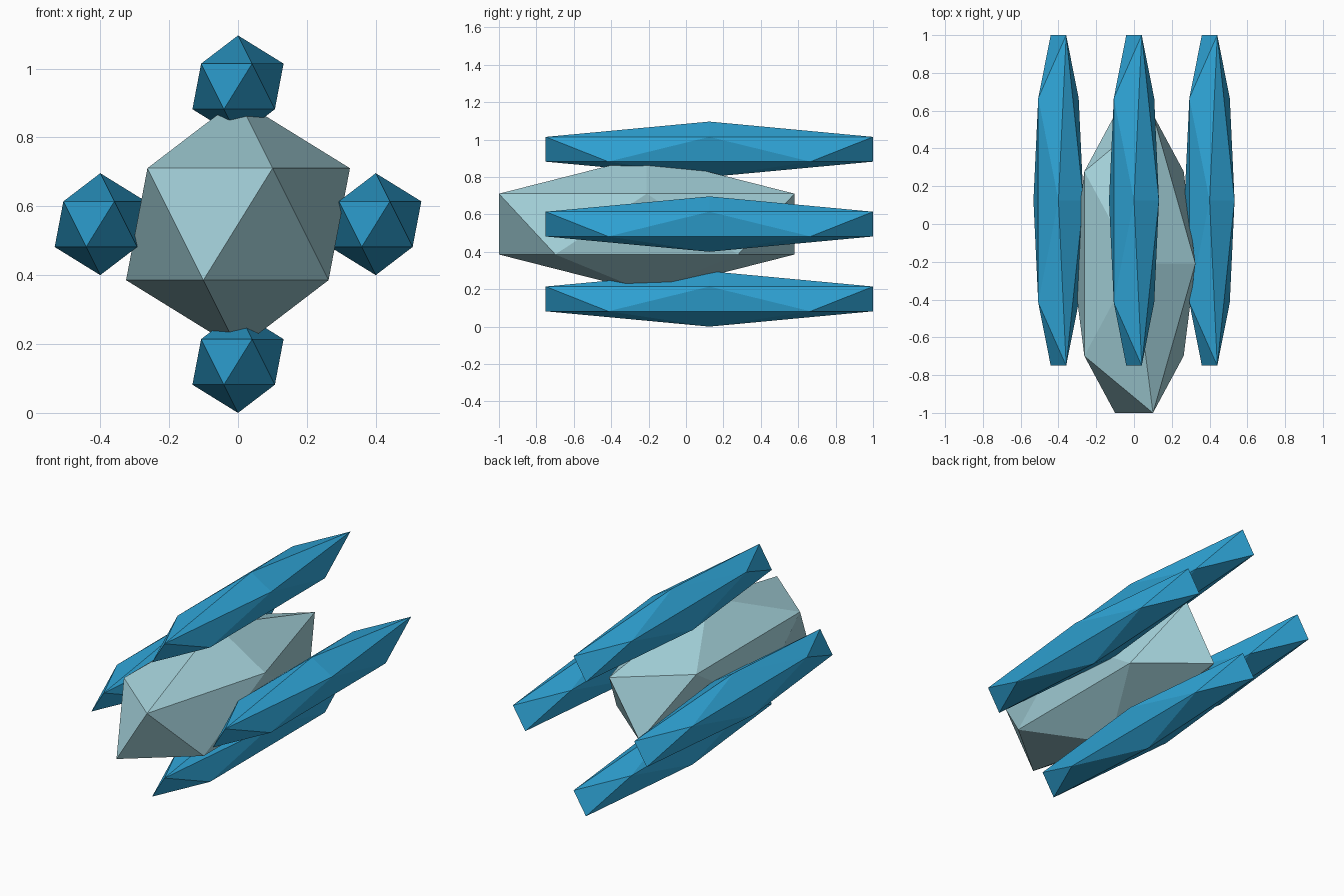
import bpy

default = bpy.data.objects.get("Cube")
if default:
    bpy.data.objects.remove(default, do_unlink=True)


def make_material(name, color):
    mat = bpy.data.materials.new(name)
    mat.use_nodes = True
    mat.diffuse_color = color
    bsdf = next(n for n in mat.node_tree.nodes if n.type == 'BSDF_PRINCIPLED')
    bsdf.inputs["Base Color"].default_value = color
    bsdf.inputs["Roughness"].default_value = 0.6
    return mat


def shard(name, location, radius, length, mat):
    """Flat-faced icosahedron stretched along y."""
    bpy.ops.mesh.primitive_ico_sphere_add(subdivisions=1, radius=1, location=location)
    obj = bpy.context.object
    obj.name = name
    obj.scale = (radius, length, radius)
    bpy.ops.object.transform_apply(location=False, rotation=False, scale=True)
    obj.data.materials.append(mat)
    return obj


pale = make_material("pale_ice", (0.37, 0.64, 0.70, 1))
blue = make_material("bright_blue", (0.028, 0.37, 0.67, 1))

MID = 0.548      # height of the central axis
SPREAD = 0.4     # distance of the outer shards from the axis

# Central body, set toward the front
shard("core", (0, -0.21, MID), 0.3634, 0.929, pale)

# Four slender shards around the body
for name, dx, dz in (("top", 0, 1), ("bottom", 0, -1), ("left", 1, 0), ("right", -1, 0)):
    shard(name + "_shard", (dx * SPREAD, 0.125, MID + dz * SPREAD), 0.148, 1.0287, blue)
